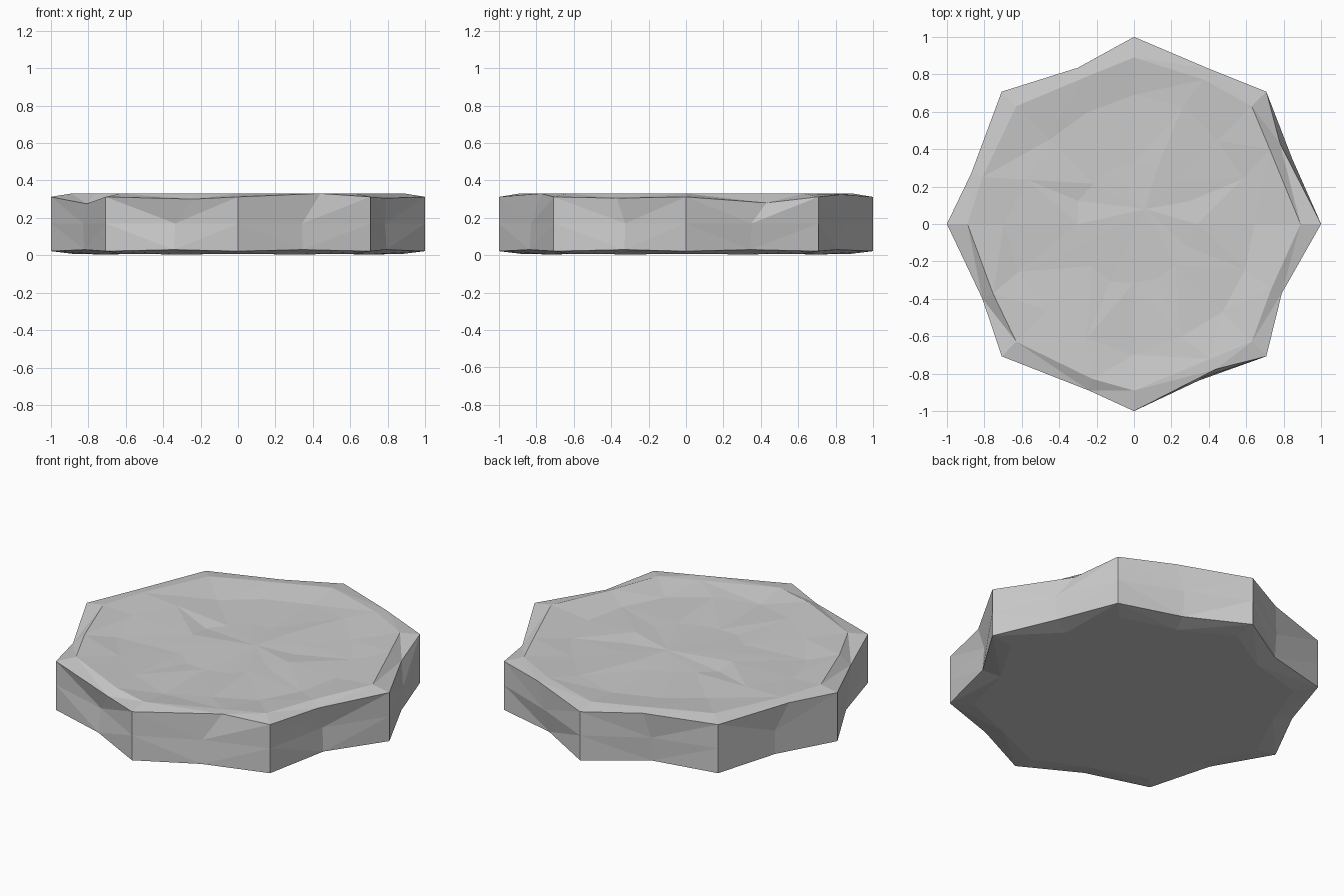
import bpy, bmesh, math, random

if "Cube" in bpy.data.objects:
    bpy.data.objects.remove(bpy.data.objects["Cube"])

random.seed(4)
# chipped points between the eight corners, counter-clockwise from +x
top_mids = [(0.78, 0.43, 0.28), (0.40, 0.83, 0.325), (-0.30, 0.835, 0.32), (-0.87, 0.27, 0.32),
            (-0.81, -0.40, 0.275), (-0.24, -0.89, 0.30), (0.44, -0.775, 0.33), (0.79, -0.37, 0.305)]
side_scale = [0.99, 0.985, 0.94, 0.97, 0.97, 0.95, 0.97, 0.92]
bottom_scale = [0.98, 0.95, 0.93, 0.97, 0.96, 0.97, 0.98, 0.93]

bm = bmesh.new()


def corner(k, r=1.0):
    a = math.radians(45 * k)
    return r * math.cos(a), r * math.sin(a)


def ring(corner_r, corner_z, mid):
    """Ring of eight corners with one extra point on every side."""
    vs = []
    for k in range(8):
        vs.append(bm.verts.new((*corner(k, corner_r), corner_z)))
        vs.append(bm.verts.new(mid(k)))
    return vs


def chord(k, s, z):
    a = math.radians(45 * k + 22.5)
    r = s * math.cos(math.radians(22.5))
    return r * math.cos(a), r * math.sin(a), z


def bridge(a, b):
    n = len(a)
    for i in range(n):
        j = (i + 1) % n
        # diagonals fan out from the side points
        if i % 2:
            bm.faces.new((a[i], a[j], b[j]))
            bm.faces.new((a[i], b[j], b[i]))
        else:
            bm.faces.new((a[i], a[j], b[i]))
            bm.faces.new((a[j], b[j], b[i]))


def cap(vs, z, x=0.0, y=0.0):
    c = bm.verts.new((x, y, z))
    for i in range(len(vs)):
        bm.faces.new((vs[i], vs[(i + 1) % len(vs)], c))


# underside, chipped sides, bevelled rim, shallow dished top
rings = [
    ring(0.87, 0.006, lambda k: chord(k, 0.88 * bottom_scale[k], 0.005)),
    ring(1.0, 0.022, lambda k: chord(k, bottom_scale[k], 0.03)),
    ring(1.0, 0.17, lambda k: chord(k, side_scale[k], 0.17)),
    ring(1.0, 0.312, lambda k: top_mids[k]),
    ring(0.89, 0.33, lambda k: (top_mids[k][0] * 0.93, top_mids[k][1] * 0.93, 0.33)),
    ring(0.67, 0.312, lambda k: chord(k, 0.70, 0.312)),
    ring(0.32, 0.308, lambda k: chord(k, 0.34, 0.308)),
]
# uneven worn surface on the top
for vs in rings[5:]:
    for v in vs:
        s = random.uniform(0.93, 1.06)
        v.co.x *= s
        v.co.y *= s
        v.co.z += random.uniform(-0.01, 0.01)
for a, b in zip(rings, rings[1:]):
    bridge(a, b)
cap(rings[-1], 0.312, 0.06, 0.08)
cap(rings[0], 0.008)
bmesh.ops.recalc_face_normals(bm, faces=bm.faces)

me = bpy.data.meshes.new("stone_slab")
bm.to_mesh(me)
bm.free()
bpy.context.collection.objects.link(bpy.data.objects.new("stone_slab", me))
